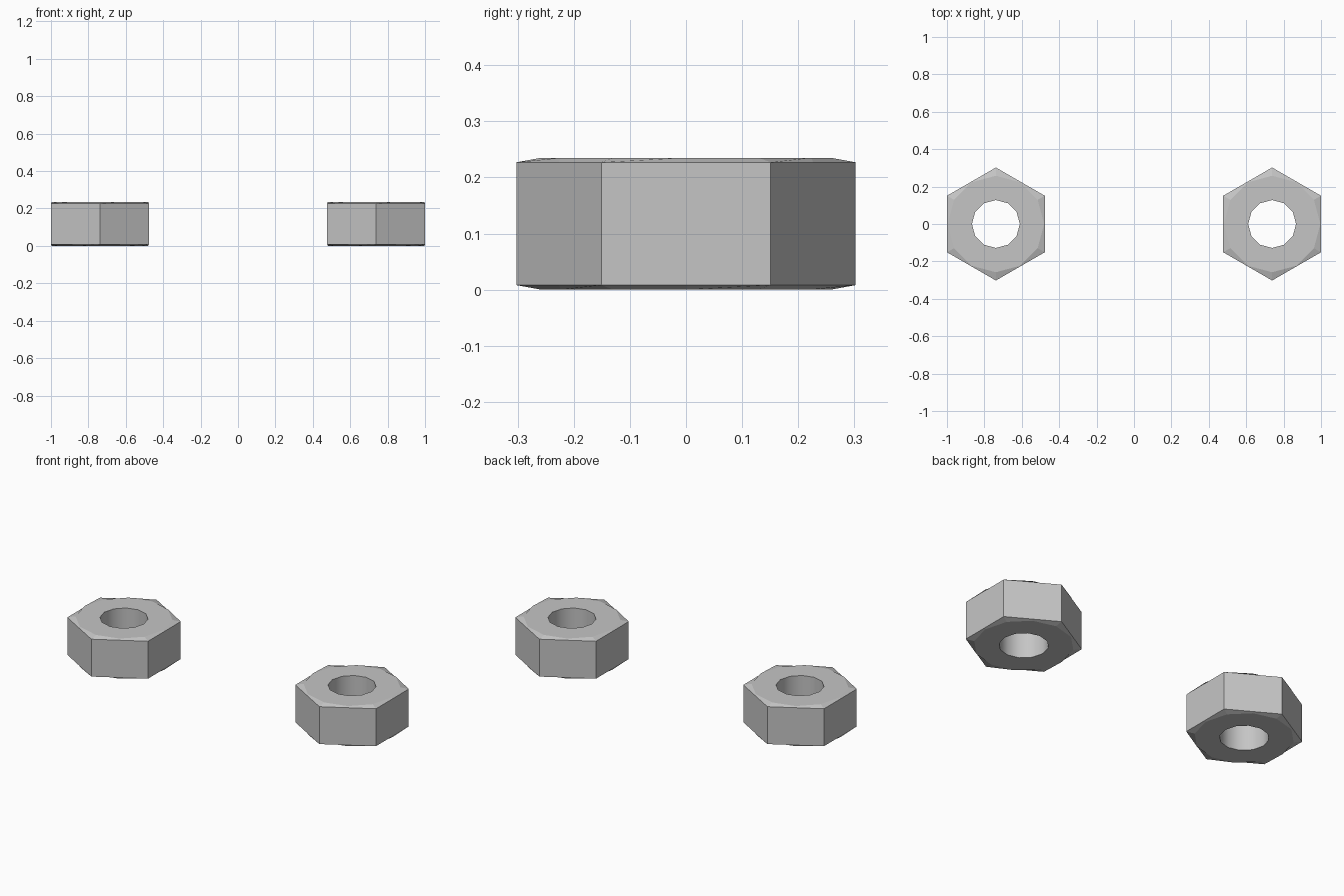
import bpy, bmesh, math

cube = bpy.data.objects.get("Cube")
if cube:
    bpy.data.objects.remove(cube, do_unlink=True)

# Plain steel
steel = bpy.data.materials.new("grey_steel")
steel.use_nodes = True
colour = (0.56, 0.56, 0.56, 1)
steel.diffuse_color = colour
steel.node_tree.nodes["Principled BSDF"].inputs["Base Color"].default_value = colour

SIDES = 12
CORNER = 0.302
APOTHEM = CORNER * math.cos(math.pi / 6)
FLAT = 0.258
HOLE = 0.128
HEIGHT = 0.235
CHAMFER = 0.008


def add_ring(bm, z, mid_radius, corner_radius):
    """Twelve points, alternating side middles and hexagon corners."""
    ring = []
    for i in range(SIDES):
        a = math.tau * i / SIDES
        r = corner_radius if i % 2 else mid_radius
        ring.append(bm.verts.new((r * math.cos(a), r * math.sin(a), z)))
    return ring


def make_nut(name, x):
    bm = bmesh.new()
    # Closed section: up the outside, then down through the hole
    rings = [add_ring(bm, *section) for section in (
        (0, HOLE, HOLE),
        (0, FLAT, FLAT),
        (CHAMFER, APOTHEM, CORNER),
        (HEIGHT - CHAMFER, APOTHEM, CORNER),
        (HEIGHT, FLAT, FLAT),
        (HEIGHT, HOLE, HOLE),
    )]
    for k, low in enumerate(rings):
        high = rings[(k + 1) % len(rings)]
        for i in range(SIDES):
            j = (i + 1) % SIDES
            face = bm.faces.new((low[i], low[j], high[j], high[i]))
            # Only the bore is rounded
            face.smooth = k == len(rings) - 1
    bmesh.ops.recalc_face_normals(bm, faces=bm.faces)
    mesh = bpy.data.meshes.new(name)
    bm.to_mesh(mesh)
    bm.free()
    mesh.materials.append(steel)
    nut = bpy.data.objects.new(name, mesh)
    nut.location.x = x
    bpy.context.collection.objects.link(nut)


# Matching pair of hexagonal nuts
for name, side in (("left_hex_nut", 1), ("right_hex_nut", -1)):
    make_nut(name, side * (1 - APOTHEM))
